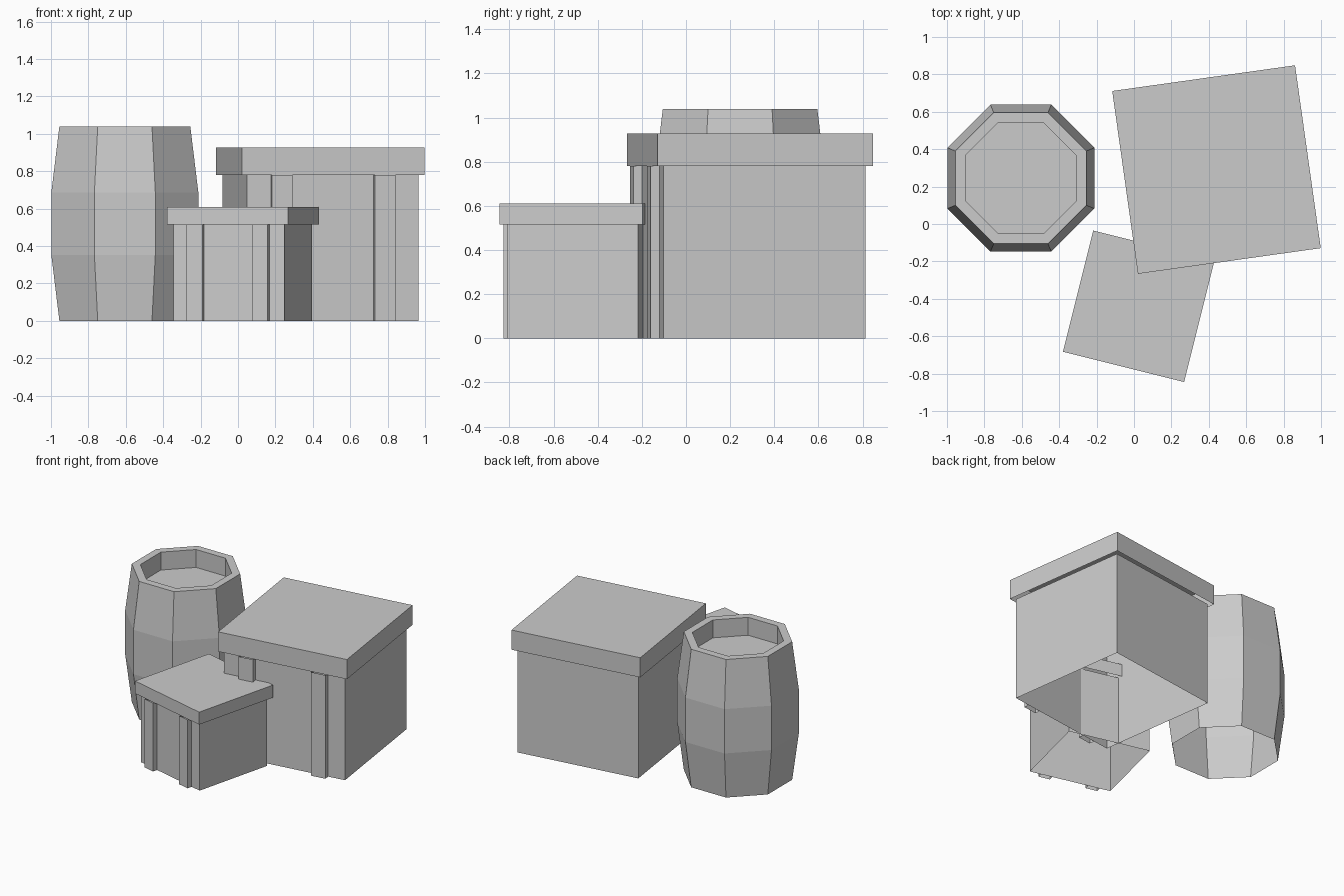
import bpy, bmesh
from math import pi, cos, sin, radians
from mathutils import Matrix, Vector

if "Cube" in bpy.data.objects:
    bpy.data.objects.remove(bpy.data.objects["Cube"])


def finish(bm, name, loc, angle=0.0):
    me = bpy.data.meshes.new(name)
    bm.to_mesh(me)
    bm.free()
    ob = bpy.data.objects.new(name, me)
    ob.location = loc
    ob.rotation_euler.z = angle
    bpy.context.collection.objects.link(ob)
    return ob


def open_box(name, size, centre, loc, angle, missing):
    """Box shell without the faces whose normals are listed in missing."""
    bm = bmesh.new()
    bmesh.ops.create_cube(bm, size=1.0)
    bm.normal_update()
    gone = [f for f in bm.faces if any(f.normal.dot(Vector(m)) > 0.9 for m in missing)]
    bmesh.ops.delete(bm, geom=gone, context='FACES')
    bmesh.ops.transform(bm, verts=bm.verts,
                        matrix=Matrix.Translation(centre) @ Matrix.Diagonal((*size, 1.0)))
    return finish(bm, name, loc, angle)


UP, DOWN, BACK = (0, 0, 1), (0, 0, -1), (0, 1, 0)


def crate(name, loc, degrees, body, lid, z_lid, z_top, slat_x, slat_w, slat_y):
    a = radians(degrees)
    # walls, open underneath
    open_box(name + "_body", (body, body, z_lid), (0, 0, z_lid / 2), loc, a, [UP, DOWN])
    # overhanging lid, hollow underneath
    open_box(name + "_lid", (lid, lid, z_top - z_lid), (0, 0, (z_lid + z_top) / 2), loc, a, [DOWN])
    # two upright slats on the front
    depth = slat_y - body / 2
    for side, sx in (("left", -1), ("right", 1)):
        open_box(f"{name}_{side}_slat", (slat_w, depth, z_lid),
                 (sx * slat_x, -body / 2 - depth / 2, z_lid / 2), loc, a, [BACK, UP, DOWN])


def barrel(name, loc, profile, sides=8):
    """Loft of octagon rings given as (flat-to-centre distance, height)."""
    bm = bmesh.new()
    rings = []
    for apothem, z in profile:
        r = apothem / cos(pi / sides)
        rings.append([bm.verts.new((r * cos(2 * pi * (i + 0.5) / sides),
                                    r * sin(2 * pi * (i + 0.5) / sides), z))
                      for i in range(sides)])
    for lo, hi in zip(rings, rings[1:]):
        for i in range(sides):
            j = (i + 1) % sides
            bm.faces.new((lo[i], lo[j], hi[j], hi[i]))
    bm.faces.new(rings[-1])
    return finish(bm, name, loc)


# barrel: bulging staves, rim and sunken top
barrel("barrel", (-0.605, 0.245, 0),
       [(0.35, 0), (0.393, 0.353), (0.393, 0.687), (0.35, 1.04), (0.295, 1.04), (0.295, 0.905)])

# large and small crates
crate("large_crate", (0.441, 0.291, 0), 8, 0.926, 0.987, 0.78, 0.928, 0.278, 0.111, 0.503)
crate("small_crate", (0.025, -0.44, 0), -14, 0.611, 0.668, 0.516, 0.61, 0.18, 0.087, 0.343)
